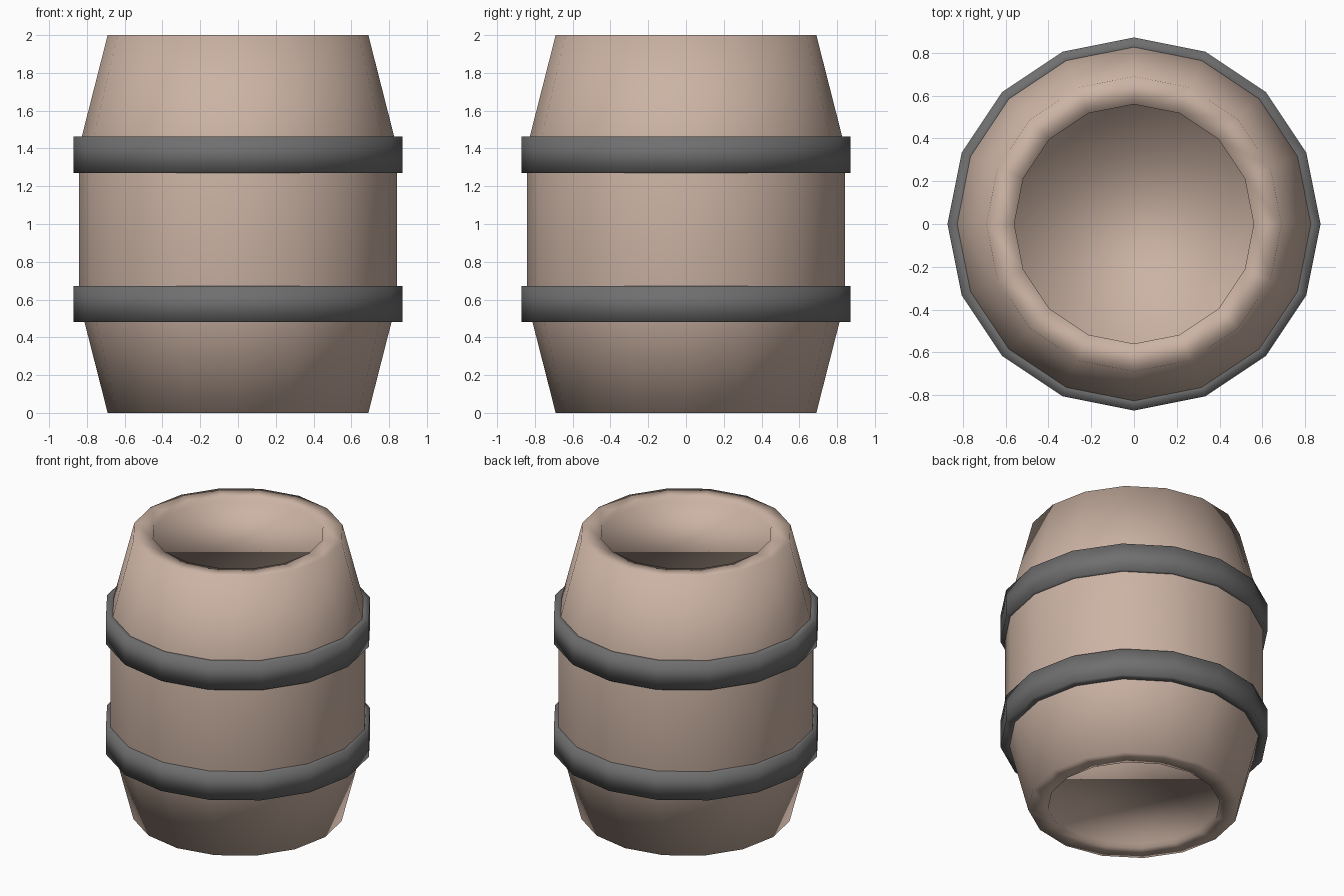
import bpy, bmesh, math

if "Cube" in bpy.data.objects:
    bpy.data.objects.remove(bpy.data.objects["Cube"])

SIDES = 16


def material(name, rgb):
    m = bpy.data.materials.new(name)
    m.diffuse_color = (*rgb, 1)
    m.use_nodes = True
    m.node_tree.nodes["Principled BSDF"].inputs["Base Color"].default_value = m.diffuse_color
    return m


def lathe(name, profile, mat, closed=False):
    """Spin (radius, z) points, listed bottom to top on the outside, round z."""
    bm = bmesh.new()
    rings = [[bm.verts.new((r * math.cos(2 * math.pi * i / SIDES),
                            r * math.sin(2 * math.pi * i / SIDES), z))
              for i in range(SIDES)] for r, z in profile]
    pairs = list(zip(rings, rings[1:]))
    if closed:
        pairs.append((rings[-1], rings[0]))
    else:
        bm.faces.new(rings[0][::-1])
        bm.faces.new(rings[-1])
    for a, b in pairs:
        for i in range(SIDES):
            j = (i + 1) % SIDES
            bm.faces.new((a[i], a[j], b[j], b[i]))
    bmesh.ops.recalc_face_normals(bm, faces=bm.faces)
    for f in bm.faces:
        f.smooth = True
    mesh = bpy.data.meshes.new(name)
    bm.to_mesh(mesh)
    bm.free()
    mesh.materials.append(mat)
    obj = bpy.data.objects.new(name, mesh)
    bpy.context.collection.objects.link(obj)
    return obj


wood = material("wood", (0.60, 0.45, 0.37))
iron = material("iron", (0.16, 0.16, 0.16))

# Barrel body: tapered ends, straight middle, shallow recessed lids
lower = [(0.56, 0.03), (0.56, 0.0), (0.69, 0.0), (0.843, 0.6)]
upper = [(r, 2 - z) for r, z in reversed(lower)]
lathe("barrel_body", lower + upper, wood)

# Two hoops around the body
for name, z0, z1 in (("lower_hoop", 0.48, 0.673), ("upper_hoop", 1.27, 1.463)):
    lathe(name, [(0.80, z0), (0.872, z0), (0.872, z1), (0.80, z1)], iron, closed=True)
